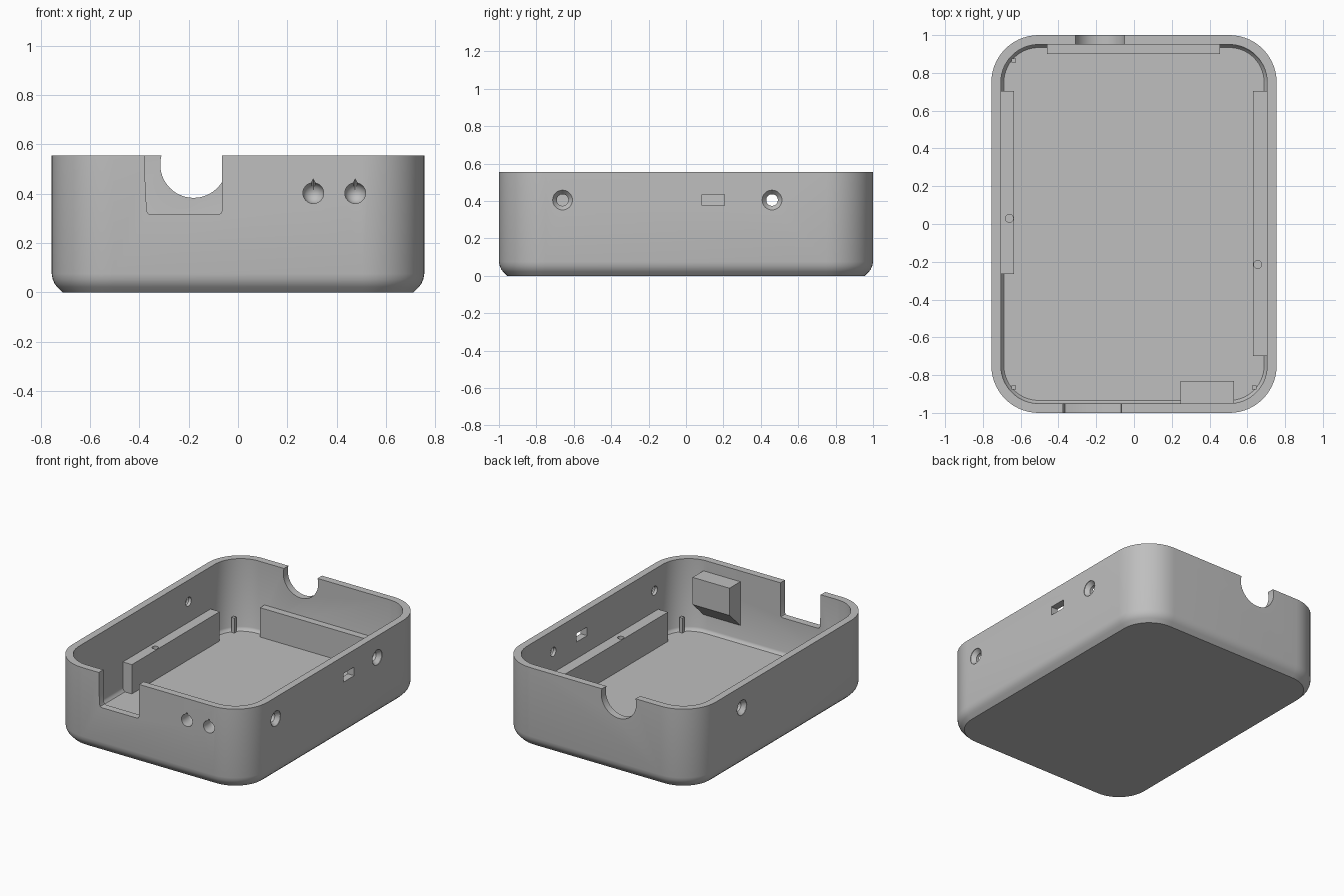
import bpy, bmesh
from math import sin, cos, pi, radians

cube = bpy.data.objects.get("Cube")
if cube:
    bpy.data.objects.remove(cube, do_unlink=True)

grey = bpy.data.materials.new("plain grey")
grey.use_nodes = True
grey.diffuse_color = (0.52, 0.52, 0.52, 1)
grey.node_tree.nodes["Principled BSDF"].inputs["Base Color"].default_value = (0.52, 0.52, 0.52, 1)

HALF_X, HALF_Y, HEIGHT, WALL, FLOOR, RADIUS = 0.755, 1.0, 0.555, 0.05, 0.055, 0.25
LEDGE_TOP, PORT_Z = 0.26, 0.405


def loft(name, rings):
    """Skin a list of equal-length point rings and cap both ends."""
    bm = bmesh.new()
    loops = [[bm.verts.new(p) for p in ring] for ring in rings]
    for a, b in zip(loops, loops[1:]):
        for i in range(len(a)):
            j = (i + 1) % len(a)
            bm.faces.new((a[i], a[j], b[j], b[i]))
    bm.faces.new(loops[0])
    bm.faces.new(loops[-1])
    bmesh.ops.recalc_face_normals(bm, faces=bm.faces)
    mesh = bpy.data.meshes.new(name)
    bm.to_mesh(mesh)
    bm.free()
    mesh.materials.append(grey)
    obj = bpy.data.objects.new(name, mesh)
    bpy.context.collection.objects.link(obj)
    return obj


def box(name, x, y, z):
    return loft(name, [[(x[0], y[0], h), (x[1], y[0], h), (x[1], y[1], h), (x[0], y[1], h)] for h in z])


def circle(cx, cy, r, n=48):
    return [(cx + r * cos(2 * pi * i / n), cy + r * sin(2 * pi * i / n)) for i in range(n)]


def rounded_rect(inset, z, steps=14):
    r = RADIUS - inset
    ring = []
    for k, (sx, sy) in enumerate([(1, 1), (-1, 1), (-1, -1), (1, -1)]):
        for i in range(steps + 1):
            a = pi / 2 * (k + i / steps)
            ring.append((sx * (HALF_X - RADIUS) + r * cos(a), sy * (HALF_Y - RADIUS) + r * sin(a), z))
    return ring


def cut(targets, cutter):
    for target in targets:
        mod = target.modifiers.new("cut", 'BOOLEAN')
        mod.operation, mod.solver, mod.object = 'DIFFERENCE', 'EXACT', cutter
        bpy.context.view_layer.update()
        with bpy.context.temp_override(object=target, active_object=target):
            bpy.ops.object.modifier_apply(modifier=mod.name)
    bpy.data.objects.remove(cutter, do_unlink=True)


# Open tray: chamfered outer bottom, straight walls, small fillet inside
outer = [(0.044, 0), (0.022, 0.022), (0.012, 0.035), (0.004, 0.053), (0, 0.075), (0, HEIGHT)]
inner = [(WALL, HEIGHT), (WALL, 0.08), (WALL + 0.004, 0.068), (WALL + 0.016, FLOOR)]
case_shell = loft("case_shell", [rounded_rect(i, z) for i, z in outer + inner])

# Support ledges along the left, right and back walls
right_ledge = box("right_ledge", (0.63, 0.73), (-0.70, 0.705), (0.03, LEDGE_TOP))
left_ledge = box("left_ledge", (-0.73, -0.635), (-0.265, 0.705), (0.03, LEDGE_TOP))
back_ledge = box("back_ledge", (-0.46, 0.455), (0.90, 0.97), (0.03, LEDGE_TOP))

# Indicator block on the inside of the front wall, sloped underneath
section = [(-0.97, 0.155), (-0.83, 0.29), (-0.83, 0.48), (-0.97, 0.48)]
indicator_block = loft("indicator_block", [[(x, y, z) for y, z in section] for x in (0.245, 0.53)])

# Small corner pins
pins = [box("corner_pin", (x - 0.011, x + 0.011), (y - 0.011, y + 0.011), (0.04, 0.16))
        for x, y in [(0.637, -0.865), (-0.637, -0.865), (-0.637, 0.865)]]

# Screw pilot holes in the ledges
for ledge, x, y in [(right_ledge, 0.655, -0.215), (left_ledge, -0.66, 0.03)]:
    cut([ledge], loft("pilot", [[(*p, z) for p in circle(x, y, 0.021, 24)] for z in (0.15, 0.35)]))

# Rectangular opening in the front wall with softened lower corners
notch = [(-0.378, 0.7), (-0.376, 0.45), (-0.37, 0.33), (-0.365, 0.32), (-0.355, 0.315),
         (-0.08, 0.315), (-0.07, 0.32), (-0.065, 0.33), (-0.065, 0.7)]
cut([case_shell], loft("notch", [[(x, y, z) for x, z in notch] for y in (-1.1, -0.9)]))

# Round cable opening in the back wall
cut([case_shell], loft("cable", [[(x, y, z) for x, z in circle(-0.18, 0.518, 0.135, 72)] for y in (0.9, 1.1)]))

# Blind teardrop holes with domed ends in the front wall
for cx in (0.305, 0.475):
    drop = circle(0, 0, 0.042, 32)
    drop[8] = (0, 0.058)
    dome = [(-1.1, 1)] + [(-0.93 + 0.042 * sin(t), cos(t)) for t in (radians(d) for d in range(0, 88, 12))]
    cut([case_shell, indicator_block],
        loft("teardrop", [[(cx + x * s, y, 0.402 + z * s) for x, z in drop] for y, s in dome]))

# Countersunk screw holes in the side walls
for side, y in [(1, -0.66), (1, 0.46), (-1, 0.46)]:
    steps = [(0.85, 0.053), (0.752, 0.053), (0.725, 0.031), (0.65, 0.031)]
    cut([case_shell], loft("screw", [[(side * x, *p) for p in circle(y, PORT_Z, r, 32)] for x, r in steps]))

# Slot in the right wall
cut([case_shell], box("slot", (0.65, 0.85), (0.085, 0.205), (0.375, 0.435)))

# Smooth the curved surfaces, keep the edges sharp
bpy.ops.object.select_all(action='DESELECT')
for part in [case_shell, right_ledge, left_ledge, back_ledge, indicator_block] + pins:
    part.select_set(True)
bpy.context.view_layer.objects.active = case_shell
bpy.ops.object.shade_smooth_by_angle(angle=radians(30))
